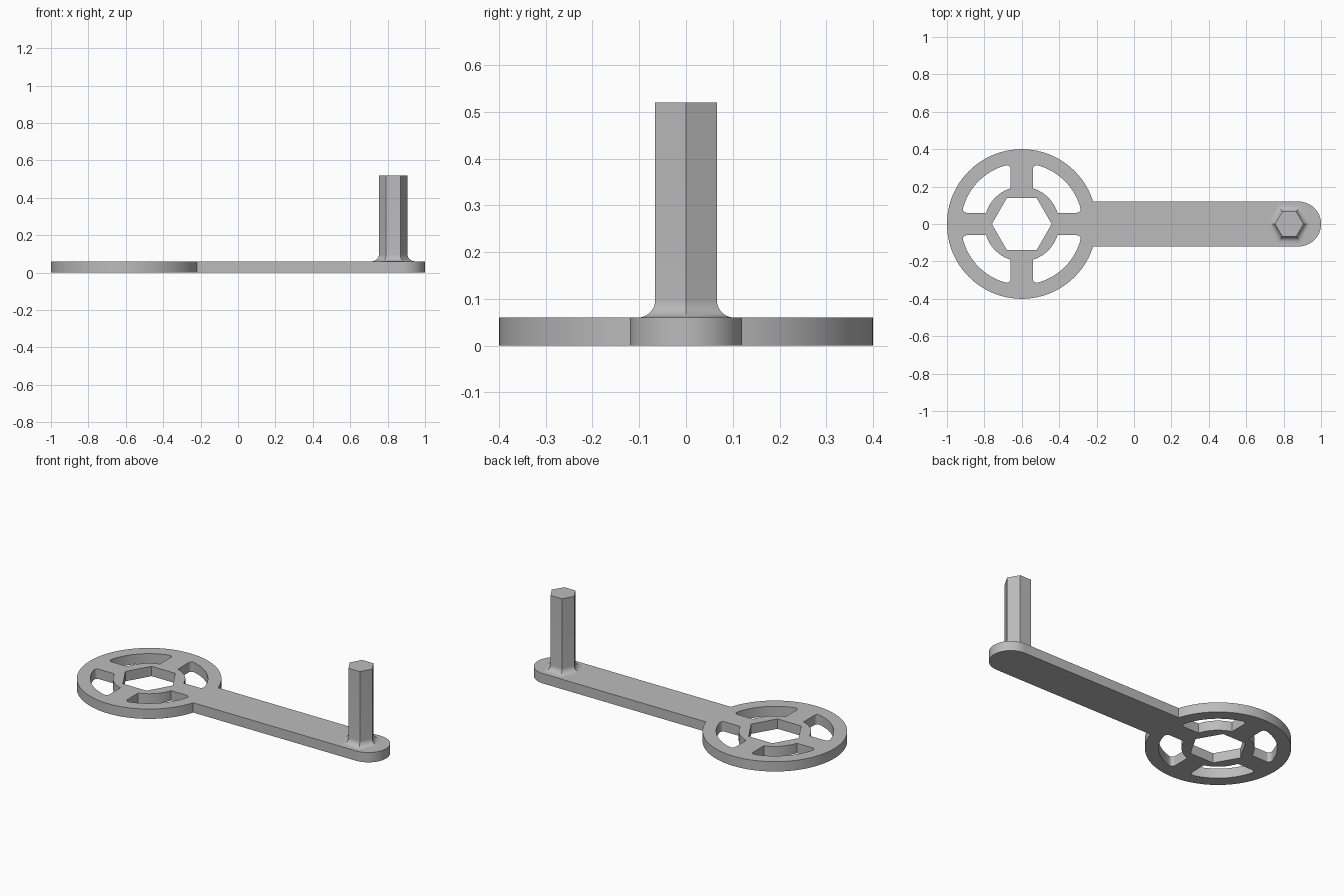
import bpy, bmesh
from math import sin, cos, pi, asin, sqrt, atan2, radians

cube = bpy.data.objects.get("Cube")
if cube:
    bpy.data.objects.remove(cube, do_unlink=True)

THICK = 0.06
RING_X, RING_R = -0.6, 0.4
ARM_HALF = 0.12
POST_X, POST_TOP, POST_APOTHEM = 0.83, 0.52, 0.066
FLARE = 0.037

grey = bpy.data.materials.new("grey metal")
grey.use_nodes = True
colour = (0.5, 0.5, 0.5, 1)
grey.diffuse_color = colour
grey.node_tree.nodes["Principled BSDF"].inputs["Base Color"].default_value = colour


def arc(cx, cy, r, a, b, n):
    return [(cx + r * cos(a + (b - a) * i / n), cy + r * sin(a + (b - a) * i / n))
            for i in range(n + 1)]


def finish(ob):
    ob.data.materials.clear()
    ob.data.materials.append(grey)
    bpy.ops.object.select_all(action="DESELECT")
    ob.select_set(True)
    bpy.context.view_layer.objects.active = ob
    bpy.ops.object.shade_smooth_by_angle(angle=radians(30))


# Outline of the ring and the round-ended arm
joint = asin(ARM_HALF / RING_R)
outline = arc(RING_X, 0, RING_R, joint, 2 * pi - joint, 96)
outline += arc(1 - ARM_HALF, 0, ARM_HALF, -pi / 2, pi / 2, 32)

# Hexagonal socket
socket = arc(RING_X, 0, 0.16, 0, 2 * pi, 6)[:-1]


# Window between two spokes, with rounded outer corners
def window(turn, inner=0.2, outer=0.325, spoke=0.06, fillet=0.02):
    off = spoke + fillet
    far = sqrt((outer - fillet) ** 2 - off ** 2)
    low = atan2(off, far)
    start = asin(spoke / inner)
    pts = arc(0, 0, inner, pi / 2 - start, start, 16)
    pts += arc(far, off, fillet, -pi / 2, low, 6)
    pts += arc(0, 0, outer, low, pi / 2 - low, 24)[1:-1]
    pts += arc(off, far, fillet, pi / 2 - low, pi, 6)
    return [(RING_X + x * cos(turn) - y * sin(turn), x * sin(turn) + y * cos(turn))
            for x, y in pts]


# Flat plate: filled curve with holes, turned into a mesh
curve = bpy.data.curves.new("plate_outline", "CURVE")
curve.dimensions = "2D"
curve.fill_mode = "BOTH"
curve.extrude = THICK / 2
for pts in [outline, socket] + [window(k * pi / 2) for k in range(4)]:
    spline = curve.splines.new("POLY")
    spline.points.add(len(pts) - 1)
    for p, (x, y) in zip(spline.points, pts):
        p.co = (x, y, 0, 1)
    spline.use_cyclic_u = True
source = bpy.data.objects.new("plate_outline", curve)
bpy.context.collection.objects.link(source)
mesh = bpy.data.meshes.new_from_object(
    source.evaluated_get(bpy.context.evaluated_depsgraph_get()))
bpy.data.objects.remove(source, do_unlink=True)

bm = bmesh.new()
bm.from_mesh(mesh)
bmesh.ops.remove_doubles(bm, verts=bm.verts, dist=1e-5)
bmesh.ops.translate(bm, verts=bm.verts, vec=(0, 0, THICK / 2))
bmesh.ops.recalc_face_normals(bm, faces=bm.faces)
bm.to_mesh(mesh)
bm.free()
plate = bpy.data.objects.new("ring_and_arm", mesh)
bpy.context.collection.objects.link(plate)
finish(plate)

# Hexagonal post with a curved flare at its foot
steps = 10
profile = [(POST_APOTHEM + FLARE * (1 - sin(t)), THICK + FLARE * (1 - cos(t)))
           for t in (pi / 2 * i / steps for i in range(steps + 1))]
profile.append((POST_APOTHEM, POST_TOP))
bm = bmesh.new()
rings = [[bm.verts.new((x, y, z)) for x, y in
          arc(POST_X, 0, apothem / cos(pi / 6), 0, 2 * pi, 6)[:-1]]
         for apothem, z in profile]
for a, b in zip(rings, rings[1:]):
    for i in range(6):
        j = (i + 1) % 6
        bm.faces.new((a[i], a[j], b[j], b[i]))
bm.faces.new(rings[-1])
bmesh.ops.recalc_face_normals(bm, faces=bm.faces)
mesh = bpy.data.meshes.new("hex_post")
bm.to_mesh(mesh)
bm.free()
post = bpy.data.objects.new("hex_post", mesh)
bpy.context.collection.objects.link(post)
finish(post)
